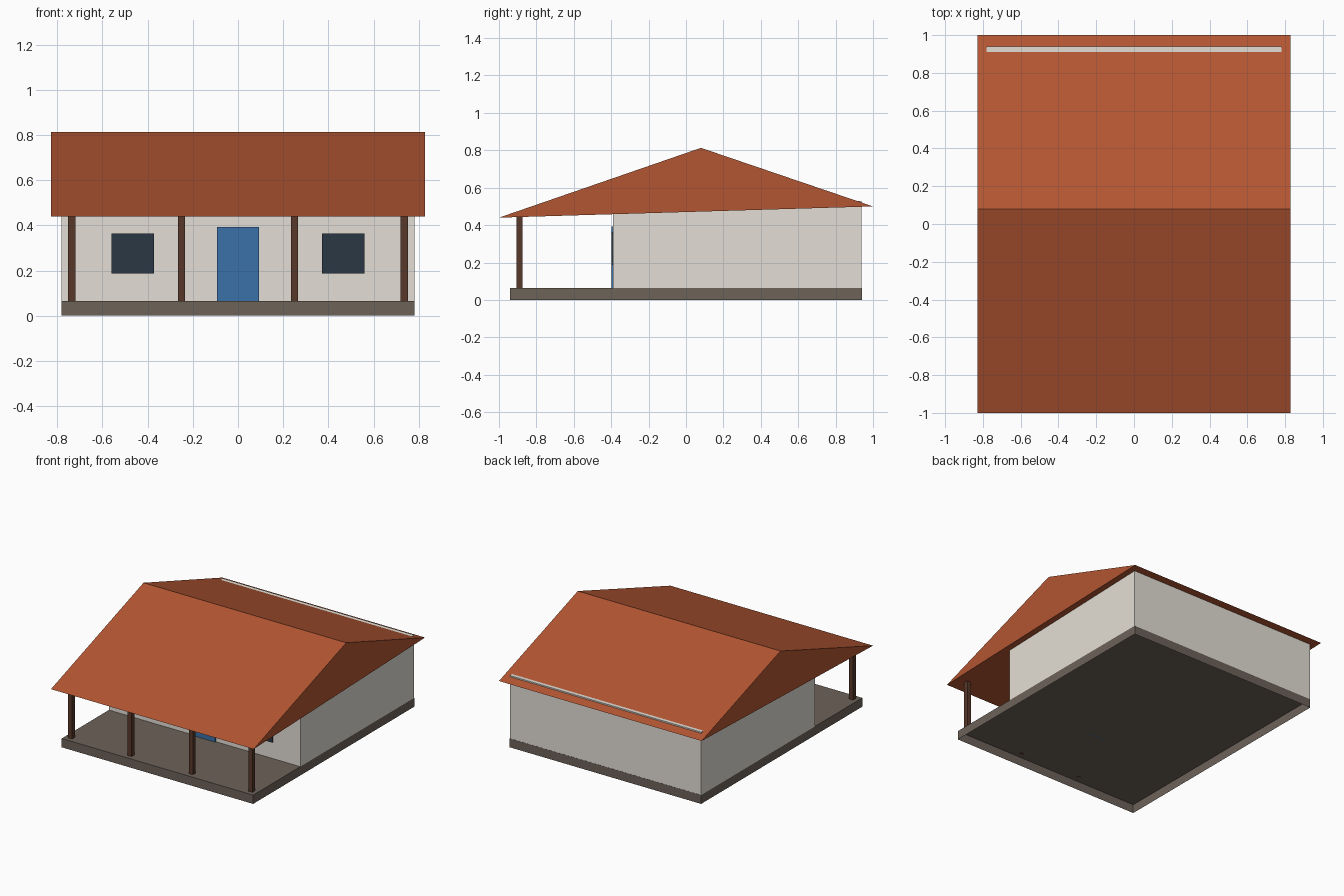
import bpy
import bmesh

cube = bpy.data.objects.get("Cube")
if cube:
    bpy.data.objects.remove(cube, do_unlink=True)


def material(name, rgb):
    """Flat colour given as 0-255 sRGB, stored as linear."""
    linear = [((c / 255 + 0.055) / 1.055) ** 2.4 for c in rgb] + [1]
    mat = bpy.data.materials.new(name)
    mat.use_nodes = True
    mat.diffuse_color = linear
    mat.node_tree.nodes["Principled BSDF"].inputs["Base Color"].default_value = linear
    return mat


def prism(name, profile, half_width, mat, centre_x=0, open_bottom=False):
    """Extrude a (y, z) profile along x."""
    bm = bmesh.new()
    face = bm.faces.new([bm.verts.new((centre_x - half_width, y, z)) for y, z in profile])
    ext = bmesh.ops.extrude_face_region(bm, geom=[face], use_keep_orig=True)
    moved = [v for v in ext["geom"] if isinstance(v, bmesh.types.BMVert)]
    bmesh.ops.translate(bm, verts=moved, vec=(2 * half_width, 0, 0))
    bmesh.ops.recalc_face_normals(bm, faces=bm.faces)
    if open_bottom:
        floor = [f for f in bm.faces if f.normal.z < -0.9]
        bmesh.ops.delete(bm, geom=floor, context="FACES_ONLY")
    mesh = bpy.data.meshes.new(name)
    bm.to_mesh(mesh)
    bm.free()
    mesh.materials.append(mat)
    obj = bpy.data.objects.new(name, mesh)
    bpy.context.collection.objects.link(obj)
    return obj


def box(name, x, y, z, mat, open_bottom=False):
    profile = [(y[0], z[0]), (y[1], z[0]), (y[1], z[1]), (y[0], z[1])]
    return prism(name, profile, (x[1] - x[0]) / 2, mat, (x[0] + x[1]) / 2, open_bottom)


tile = material("terracotta roof", (179, 86, 50))
plaster = material("plaster wall", (228, 223, 214))
stone = material("stone base", (109, 98, 89))
timber = material("dark timber", (88, 56, 41))
blue = material("blue door", (58, 113, 167))
glass = material("dark glass", (42, 55, 68))

# Hollow plinth and house body; the back wall top breaks slightly through the roof
FLOOR = 0.065
FRONT = -0.39
HALF = 0.782
box("plinth", (-HALF, HALF), (-0.94, 0.94), (0, FLOOR), stone, open_bottom=True)
box("house_walls", (-HALF, HALF), (FRONT, 0.939), (FLOOR, 0.53), plaster, open_bottom=True)

# Gabled roof, closed underneath, with a lower eave over the porch
prism("roof", [(-1, 0.44), (1, 0.5), (0.08, 0.813)], 0.828, tile)

# Door and windows on the front wall
plate = (FRONT - 0.009, FRONT)
box("door", (-0.093, 0.093), plate, (FLOOR, 0.392), blue)
for side, name in ((-1, "right_window"), (1, "left_window")):
    centre = side * 0.466
    box(name, (centre - 0.095, centre + 0.095), plate, (0.186, 0.363), glass)

# Row of porch posts
for i, x in enumerate((-0.736, -0.25, 0.25, 0.736)):
    box(f"porch_post_{i + 1}", (x - 0.016, x + 0.016), (-0.907, -0.875), (FLOOR, 0.446), timber)
